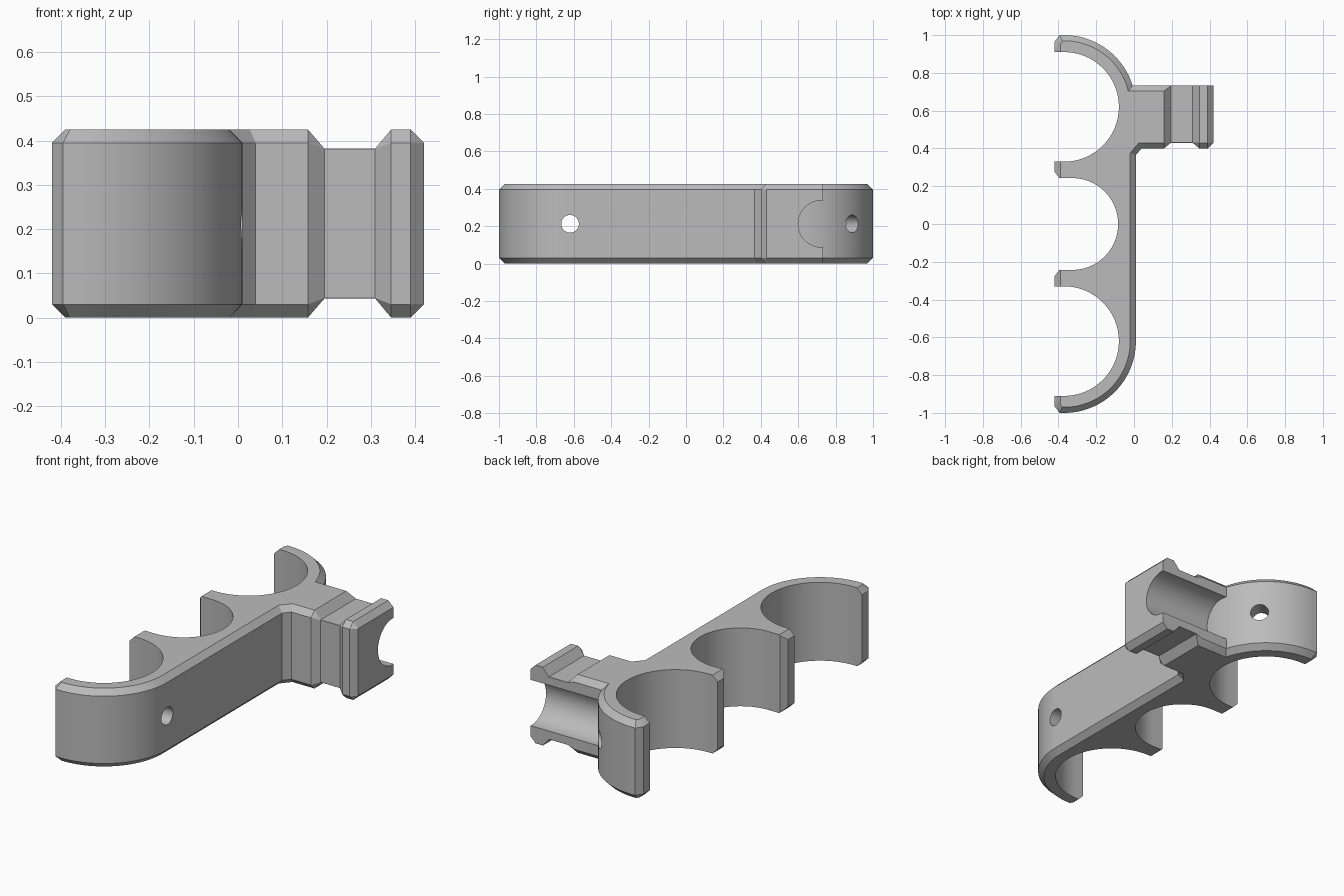
import bpy, bmesh
from math import sin, cos, pi, radians
from mathutils import Vector, Matrix

if "Cube" in bpy.data.objects:
    bpy.data.objects.remove(bpy.data.objects["Cube"], do_unlink=True)

H = 0.425       # overall height
C = 0.03        # chamfer size
RX, RY = -0.37, 0.62   # centre of the large end rings

grey = bpy.data.materials.new("plain grey")
grey.diffuse_color = (0.5, 0.5, 0.5, 1)
grey.use_nodes = True
grey.node_tree.nodes["Principled BSDF"].inputs["Base Color"].default_value = (0.5, 0.5, 0.5, 1)


def loft(name, rings):
    """Closed solid through a list of equal-length rings."""
    bm = bmesh.new()
    rows = [[bm.verts.new(p) for p in ring] for ring in rings]
    n = len(rows[0])
    for a, b in zip(rows, rows[1:]):
        for i in range(n):
            j = (i + 1) % n
            bm.faces.new((a[i], a[j], b[j], b[i]))
    bm.faces.new(rows[0])
    bm.faces.new(rows[-1])
    bmesh.ops.recalc_face_normals(bm, faces=bm.faces)
    mesh = bpy.data.meshes.new(name)
    bm.to_mesh(mesh)
    bm.free()
    mesh.materials.append(grey)
    ob = bpy.data.objects.new(name, mesh)
    bpy.context.collection.objects.link(ob)
    return ob


def arc(cx, cy, r, start, end, steps=40):
    angles = [radians(start + (end - start) * i / steps) for i in range(steps + 1)]
    return [(cx + r * cos(a), cy + r * sin(a)) for a in angles]


def inset(points, d):
    """Mitred inward offset of a counter-clockwise outline."""
    result = []
    for i, p in enumerate(points):
        p = Vector(p)
        a = (p - Vector(points[i - 1])).normalized()
        b = (Vector(points[(i + 1) % len(points)]) - p).normalized()
        na, nb = Vector((-a.y, a.x)), Vector((-b.y, b.x))
        result.append(p + (na + nb) * d / (1 + na.dot(nb)))
    return result


def level(points, z):
    return [(p[0], p[1], z) for p in points]


def rod(name, start, end, r, steps=40):
    """Round cutter between two points."""
    start, end = Vector(start), Vector(end)
    turn = (end - start).to_track_quat("Z", "Y")
    circle = [turn @ Vector((r * cos(2 * pi * i / steps), r * sin(2 * pi * i / steps), 0))
              for i in range(steps)]
    return loft(name, [[p + start for p in circle], [p + end for p in circle]])


def combine(ob, other, operation):
    mod = ob.modifiers.new(operation.lower(), "BOOLEAN")
    mod.object, mod.operation, mod.solver = other, operation, "EXACT"
    bpy.context.view_layer.objects.active = ob
    bpy.ops.object.modifier_apply(modifier=mod.name)
    bpy.data.objects.remove(other, do_unlink=True)


# Chamfered outer block of the clip, with a small gusset at the stem
outline = [(-0.42, -0.965), (-0.395, -1)]
outline += arc(RX, -RY, 0.38, -90, 0)
outline += [(0.01, 0.365), (0.04, 0.4), (0.1, 0.4), (0.1, 0.46), (0.01, 0.46)]
outline += arc(RX, RY, 0.38, 0, 90)
outline += [(-0.395, 1), (-0.42, 0.965)]
small = inset(outline, C)
body = loft("clip_body", [level(small, 0), level(outline, C),
                          level(outline, H - C), level(small, H)])

# Stem with shoulder, neck and flange: x, front y, z inset, front and back corner chamfers
E = 0.001
stations = [(-0.05, 0.40, 0, C, C), (0.158, 0.40, 0, C, C), (0.195, 0.43, 0.043, E, E),
            (0.31, 0.43, 0.043, E, E), (0.346, 0.40, 0, C, E),
            (0.39, 0.40, 0, C, E), (0.42, 0.43, C, E, E)]
BACK = 0.733
rings = []
for x, front, dz, cf, cb in stations:
    lo, hi = dz, H - dz
    rings.append([(x, front, lo + cf), (x, front + cf, lo), (x, BACK - cb, lo), (x, BACK, lo + cb),
                  (x, BACK, hi - cb), (x, BACK - cb, hi), (x, front + cf, hi), (x, front, hi - cf)])
stem = loft("stem", rings)
combine(stem, rod("channel", (-0.2, 0.725, H / 2), (0.6, 0.725, H / 2), 0.125, 64), "DIFFERENCE")

# Openings of the three clips
mouths = [[(-0.6, y - 0.29)] + arc(RX, y, 0.29, -90, 90) + [(-0.6, y + 0.29)] for y in (-RY, RY)]
mouths.append([(-0.5, -0.38), (-0.395, -0.243)] + arc(-0.327, 0, 0.243, -90, 90)
              + [(-0.395, 0.243), (-0.5, 0.38)])
combine(body, stem, "UNION")
for mouth in mouths:
    combine(body, loft("mouth", [level(mouth, -0.1), level(mouth, H + 0.1)]), "DIFFERENCE")

# Screw holes through the end rings
for y, angle in ((-RY, 0), (RY, 45)):
    a = radians(angle)
    start = Vector((RX, y, H / 2))
    end = start + Vector((cos(a), sin(a), 0)) * 0.5
    combine(body, rod("screw_hole", start, end, 0.047), "DIFFERENCE")

bpy.ops.object.select_all(action="DESELECT")
body.select_set(True)
bpy.context.view_layer.objects.active = body
bpy.ops.object.shade_smooth_by_angle(angle=radians(25))
